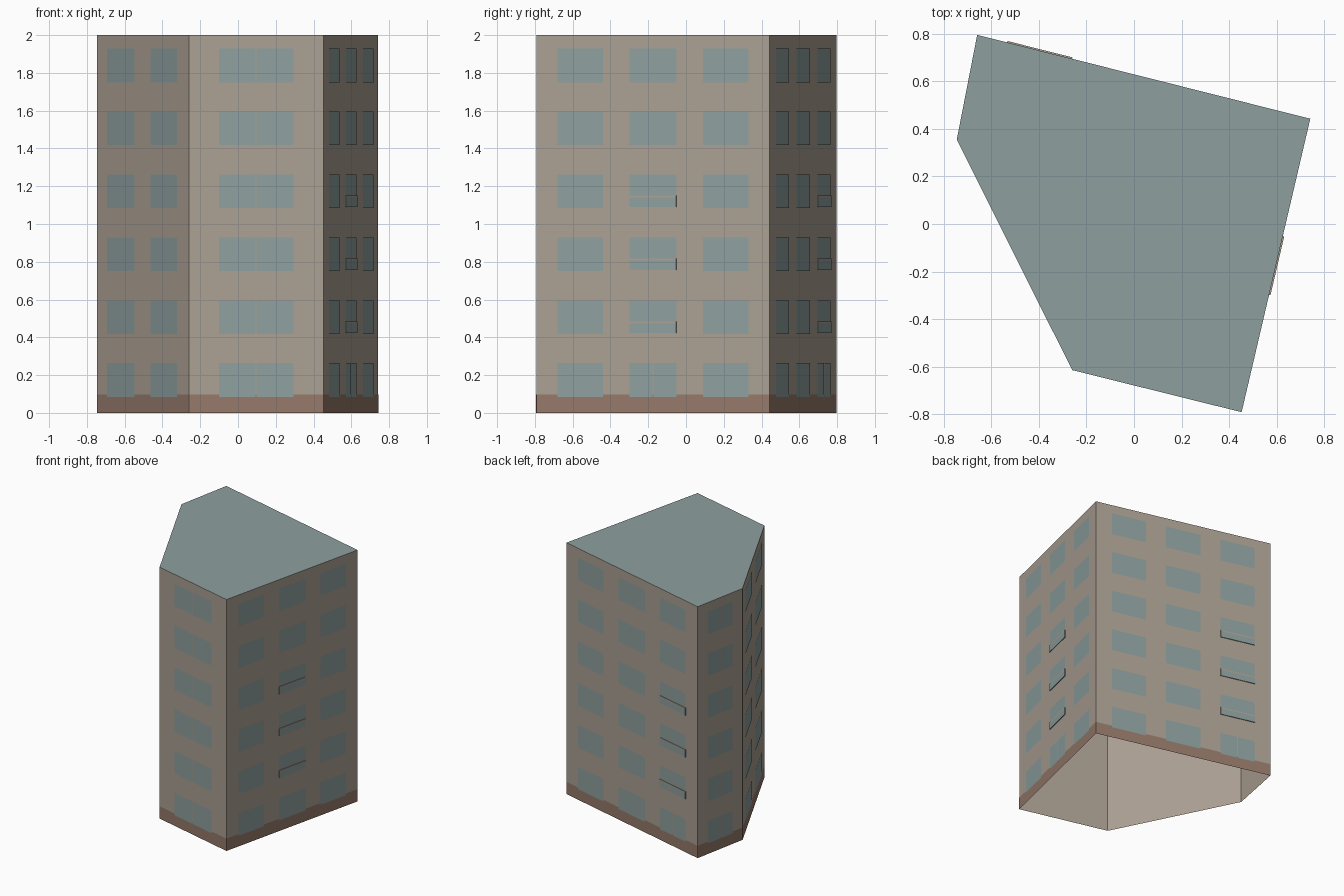
import bpy
import bmesh
from mathutils import Vector

cube = bpy.data.objects.get("Cube")
if cube:
    bpy.data.objects.remove(cube, do_unlink=True)

HEIGHT = 2.0
# Footprint corners, counter-clockwise from the front wall's left end
CORNERS = [Vector(p) for p in ((-0.26, -0.615), (0.453, -0.792), (0.742, 0.443),
                               (-0.66, 0.796), (-0.746, 0.355))]
FRONT, RIGHT, BACK, LEFT, SLANT = range(5)


def material(name, color):
    mat = bpy.data.materials.new(name)
    mat.use_nodes = True
    mat.diffuse_color = (*color, 1)
    mat.node_tree.nodes["Principled BSDF"].inputs["Base Color"].default_value = (*color, 1)
    return mat


PLASTER = material("beige plaster", (0.41, 0.352, 0.292))
GLASS = material("grey teal", (0.27, 0.348, 0.345))
PLINTH = material("brown plinth", (0.30, 0.192, 0.143))


def finish(name, bm, mat):
    mesh = bpy.data.meshes.new(name)
    bm.to_mesh(mesh)
    bm.free()
    mesh.materials.append(mat)
    obj = bpy.data.objects.new(name, mesh)
    bpy.context.collection.objects.link(obj)


def wall_point(wall, t, z, out):
    """Point at fraction t along a wall, at height z, pushed outwards."""
    a, b = CORNERS[wall], CORNERS[(wall + 1) % len(CORNERS)]
    along = (b - a).normalized()
    p = a.lerp(b, t) + Vector((along.y, -along.x)) * out
    return Vector((p.x, p.y, z))


def panel(bm, wall, t0, t1, z0, z1, out=0.0):
    quad = ((t0, z0), (t1, z0), (t1, z1), (t0, z1))
    return bm.faces.new([bm.verts.new(wall_point(wall, t, z, out)) for t, z in quad])


def box(bm, wall, t0, t1, z0, z1, out):
    """Closed slab standing off a wall."""
    face = panel(bm, wall, t0, t1, z0, z1)
    front = bmesh.ops.extrude_face_region(bm, geom=[face])["geom"]
    push = wall_point(wall, 0, 0, out) - wall_point(wall, 0, 0, 0)
    bmesh.ops.translate(bm, vec=push, verts=[v for v in front if isinstance(v, bmesh.types.BMVert)])
    bmesh.ops.recalc_face_normals(bm, faces=bm.faces)


# Walls, open underneath
bm = bmesh.new()
for wall in range(5):
    panel(bm, wall, 0, 1, 0, HEIGHT)
bmesh.ops.remove_doubles(bm, verts=bm.verts, dist=0.0001)
finish("walls", bm, PLASTER)

# Flat roof
bm = bmesh.new()
bm.faces.new([bm.verts.new((c.x, c.y, HEIGHT)) for c in CORNERS])
finish("roof", bm, GLASS)

# Plinth band
bm = bmesh.new()
for wall in range(5):
    panel(bm, wall, 0, 1, 0, 0.098, 0.001)
finish("plinth_band", bm, PLINTH)

# Window columns as fractions along each wall
PAIR = [(0.224, 0.496), (0.504, 0.776)]
TRIPLE = [(0.09, 0.285), (0.40, 0.60), (0.715, 0.91)]
COLUMNS = {FRONT: PAIR, LEFT: PAIR, RIGHT: TRIPLE, BACK: TRIPLE,
           SLANT: [(0.113, 0.412), (0.588, 0.876)]}
BALCONY_COLUMN = {RIGHT: 1, BACK: 2}
BALCONY_FLOORS = (1, 2, 3)

windows, fronts, rails = bmesh.new(), bmesh.new(), bmesh.new()
for wall, columns in COLUMNS.items():
    for floor in range(6):
        z0 = 0.085 + floor * 0.333
        z1 = z0 + 0.178
        for i, (t0, t1) in enumerate(columns):
            special = BALCONY_COLUMN.get(wall) == i
            if special and floor == 0:
                # Double entrance window
                mid = (t0 + t1) / 2
                panel(windows, wall, t0, mid - 0.003, z0, z1, 0.002)
                panel(windows, wall, mid + 0.003, t1, z0, z1, 0.002)
            elif special and floor in BALCONY_FLOORS:
                # Shallow balcony with a pale rail below the window
                panel(windows, wall, t0, t1, z0 + 0.066, z1, 0.002)
                box(fronts, wall, t0, t1, z0 + 0.006, z0 + 0.055, 0.006)
                box(rails, wall, t0, t1, z0 + 0.055, z0 + 0.066, 0.006)
            else:
                panel(windows, wall, t0, t1, z0, z1, 0.002)

finish("windows", windows, GLASS)
finish("balcony_fronts", fronts, GLASS)
finish("balcony_rails", rails, PLASTER)
